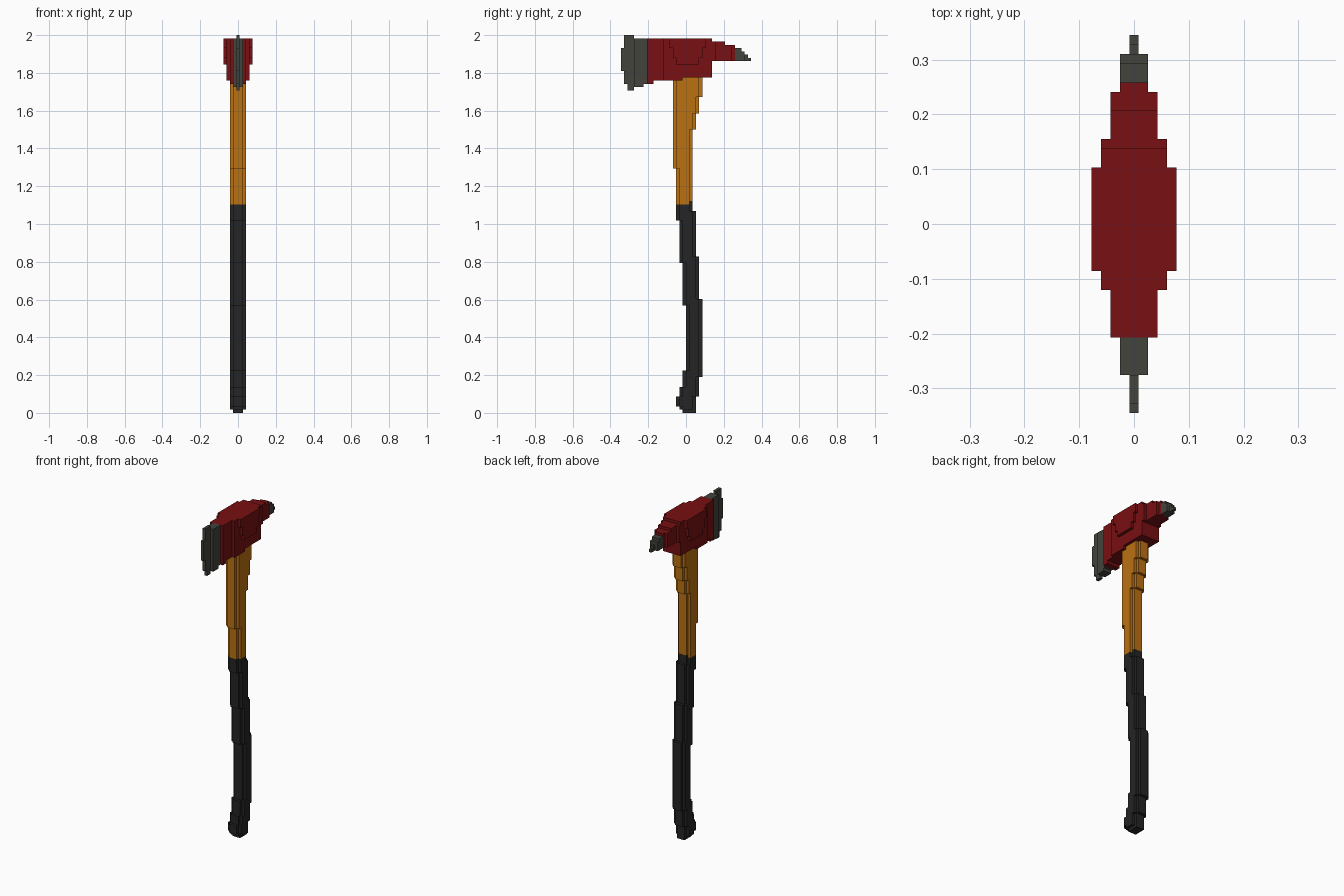
import bpy, bmesh

if "Cube" in bpy.data.objects:
    bpy.data.objects.remove(bpy.data.objects["Cube"])

V = 2 / 116                      # edge of one block
cells = {}                       # (i, j, k) -> part name; x cells are centred on x = 0


def fill(part, half, y0, y1, z0, z1):
    """Fill blocks with |i| <= half in a y/z range."""
    for i in range(-half, half + 1):
        for j in range(y0, y1):
            for k in range(z0, z1):
                cells[i, j, k] = part


def step(table, k):
    """Value of the first (lower limit, value) pair at or below k."""
    return next(v for low, v in table if k >= low)


# Handle and grip: curved shaft with rounded corners
front = [(75, -4), (59, -3), (46, -2), (33, -1), (13, 0), (8, -1),
         (5, -2), (2, -3), (1, -2), (0, -1)]
back = [(97, 5), (92, 4), (87, 3), (62, 2), (48, 3), (35, 4),
        (11, 5), (5, 4), (0, 3)]
for k in range(103):
    a, b = step(front, k), step(back, k)
    part = "handle" if k >= 64 else "grip"
    fill(part, 1, a, b, k, k + 1)
    if k > 0:
        fill(part, 2, a + 1, b - 1, k, k + 1)
fill("grip", 1, 1, 2, 64, 65)

# Head: side profile (y0, y1, z0, z1), thickness follows y
profile = [
    ("blade", -20, -19, 105, 112), ("blade", -19, -18, 101, 116),
    ("blade", -18, -16, 99, 116), ("blade", -16, -13, 100, 115),
    ("blade", -13, -12, 101, 115),
    ("head", -12, -10, 101, 115), ("head", -10, -1, 102, 115),
    ("head", -1, 8, 103, 115), ("head", 8, 12, 108, 114),
    ("head", 12, 15, 108, 113),
    ("spike_tip", 15, 17, 108, 112), ("spike_tip", 17, 18, 108, 111),
    ("spike_tip", 18, 19, 108, 110), ("spike_tip", 19, 20, 108, 109)]
half_width = [(18, 0), (14, 1), (9, 2), (-7, 3), (-12, 2), (-16, 1), (-20, 0)]
for part, y0, y1, z0, z1 in profile:
    for j in range(y0, y1):
        fill(part, step(half_width, j), j, j + 1, z0, z1)

# Raised cheeks on both sides of the head, narrowing downwards
for y0, y1, z0, z1 in [(-5, 6, 112, 115), (-4, 5, 109, 112), (-3, 4, 107, 109)]:
    fill("head", 4, y0, y1, z0, z1)

# Materials
colours = {"red paint": (0.19, 0.005, 0.006), "dark steel": (0.056, 0.056, 0.047),
           "orange wood": (0.50, 0.165, 0.006), "black rubber": (0.018, 0.018, 0.018)}
mats = {}
for name, c in colours.items():
    mats[name] = bpy.data.materials.new(name)
    mats[name].diffuse_color = (*c, 1)
part_mat = {"head": "red paint", "blade": "dark steel", "spike_tip": "dark steel",
            "handle": "orange wood", "grip": "black rubber"}

# Outer faces only, one object per part
for part, mat in part_mat.items():
    bm = bmesh.new()
    verts = {}

    def vert(p):
        if p not in verts:
            verts[p] = bm.verts.new(((p[0] - 0.5) * V, p[1] * V, p[2] * V))
        return verts[p]

    for cell, owner in cells.items():
        if owner != part:
            continue
        for axis in range(3):
            for side in (0, 1):
                n = list(cell)
                n[axis] += 2 * side - 1
                if tuple(n) in cells:
                    continue
                quad = []
                for u, w in ((0, 0), (1, 0), (1, 1), (0, 1)):
                    p = list(cell)
                    p[axis] += side
                    p[(axis + 1) % 3] += u
                    p[(axis + 2) % 3] += w
                    quad.append(vert(tuple(p)))
                bm.faces.new(quad if side else quad[::-1])
    me = bpy.data.meshes.new(part)
    bm.to_mesh(me)
    bm.free()
    me.materials.append(mats[mat])
    bpy.context.collection.objects.link(bpy.data.objects.new(part, me))

for m in bpy.data.materials:
    if m.users and not m.is_grease_pencil:
        m.use_nodes = True
        m.node_tree.nodes["Principled BSDF"].inputs["Base Color"].default_value = m.diffuse_color
